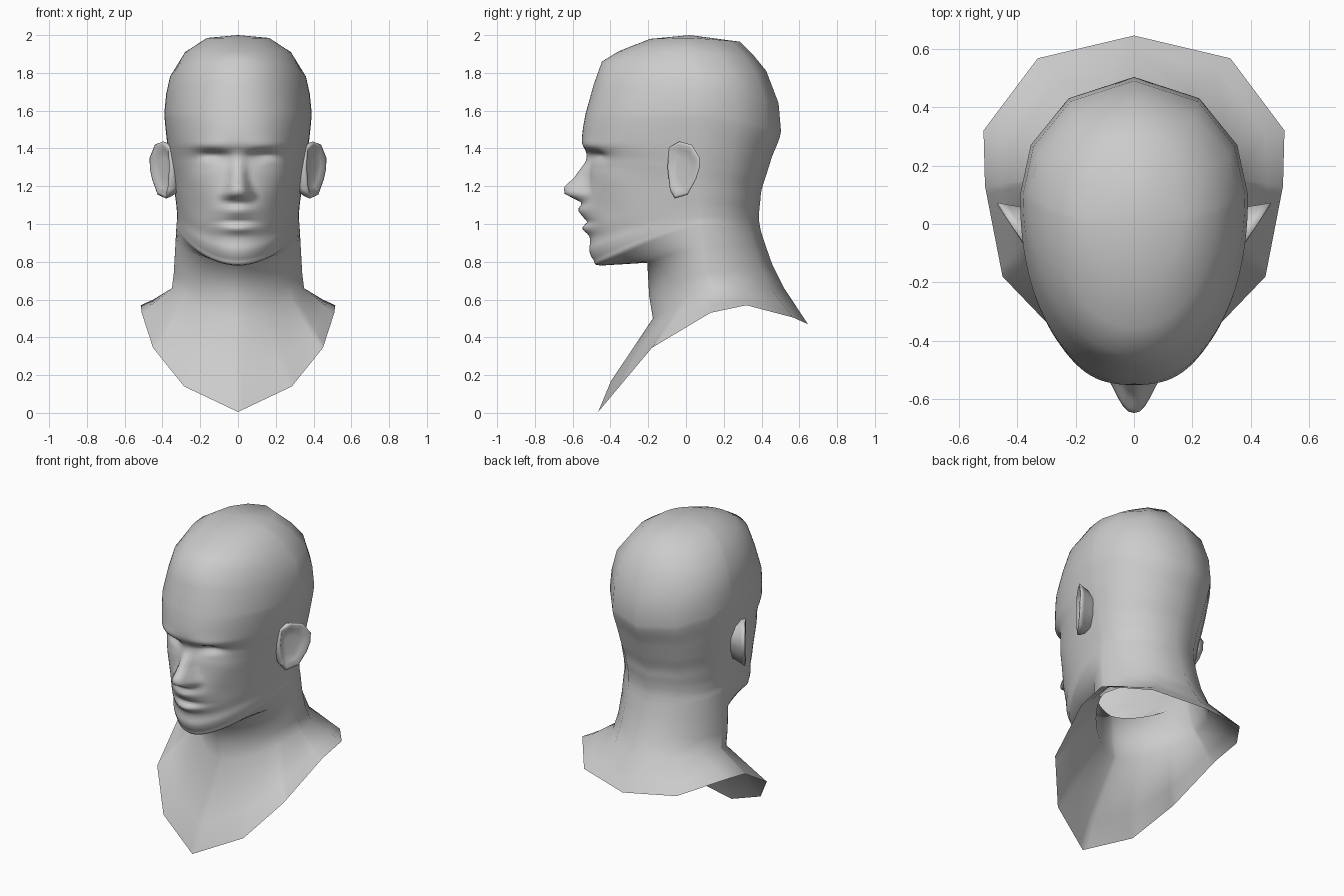
import bpy, bmesh, math

if "Cube" in bpy.data.objects:
    bpy.data.objects.remove(bpy.data.objects["Cube"], do_unlink=True)

clay = bpy.data.materials.new("clay_grey")
clay.use_nodes = True
clay.diffuse_color = (0.6, 0.6, 0.6, 1)
clay.node_tree.nodes["Principled BSDF"].inputs["Base Color"].default_value = (0.6, 0.6, 0.6, 1)


def lerp(a, b, t):
    return tuple(p + (q - p) * t for p, q in zip(a, b))


def sample(points, t):
    """Piecewise linear value of a list of tuples at index t."""
    i = min(int(t), len(points) - 2)
    return lerp(points[i], points[i + 1], t - i)


def spline(points, i, t):
    """Smooth curve through a list of tuples, between points i and i + 1."""
    quad = zip(points[i - 1], points[i], points[i + 1], points[i + 2])
    return tuple(b + 0.5 * t * (c - a + t * (2 * a - 5 * b + 4 * c - d + t * (3 * (b - c) + d - a)))
                 for a, b, c, d in quad)


def table(pairs, z):
    """Piecewise linear value from (z, value) pairs, falling z."""
    if z >= pairs[0][0]:
        return pairs[0][1]
    for (za, va), (zb, vb) in zip(pairs, pairs[1:]):
        if z >= zb:
            return va + (vb - va) * (za - z) / (za - zb)
    return pairs[-1][1]


def smooth(a, b, v):
    t = min(1, max(0, (v - a) / (b - a)))
    return t * t * (3 - 2 * t)


def bump(x, z, cx, cz, sx, sz):
    return math.exp(-((x - cx) / sx) ** 2 - ((z - cz) / sz) ** 2)


def mirrored_object(name, bm):
    bmesh.ops.recalc_face_normals(bm, faces=bm.faces)
    for f in bm.faces:
        f.smooth = True
    mesh = bpy.data.meshes.new(name)
    bm.to_mesh(mesh)
    bm.free()
    mesh.materials.append(clay)
    ob = bpy.data.objects.new(name, mesh)
    bpy.context.collection.objects.link(ob)
    mod = ob.modifiers.new("mirror", "MIRROR")
    mod.merge_threshold = 0.0005


# Cross-sections: z front, z side, z back, y front, y widest, y back, half width
SECTIONS = [
    (1.98, 1.985, 1.965, -0.19, 0.02, 0.285, 0.165),
    (1.915, 1.91, 1.89, -0.355, 0.05, 0.36, 0.28),
    (1.86, 1.78, 1.81, -0.445, 0.10, 0.425, 0.36),
    (1.74, 1.69, 1.64, -0.488, 0.10, 0.49, 0.38),
    (1.59, 1.59, 1.49, -0.53, 0.10, 0.503, 0.39),
    (1.44, 1.43, 1.36, -0.55, 0.10, 0.457, 0.375),
    (1.35, 1.32, 1.26, -0.515, 0.10, 0.425, 0.358),
    (1.25, 1.23, 1.18, -0.52, 0.10, 0.40, 0.343),
    (1.13, 1.15, 1.12, -0.535, 0.10, 0.393, 0.333),
    (1.01, 1.095, 1.075, -0.532, 0.10, 0.388, 0.326),
    (0.92, 1.055, 1.04, -0.508, 0.10, 0.386, 0.323),
    (0.86, 1.03, 1.01, -0.512, 0.10, 0.388, 0.322),
    (0.81, 1.01, 0.98, -0.49, 0.10, 0.393, 0.324),
    (0.78, 0.99, 0.95, -0.45, 0.10, 0.40, 0.326),
    (0.795, 0.88, 0.89, -0.205, 0.10, 0.42, 0.332),
    (0.62, 0.74, 0.79, -0.195, 0.12, 0.455, 0.34),
    (0.50, 0.66, 0.66, -0.175, 0.15, 0.52, 0.35),
]
# Roundness of the front and back of a section by its side height (2 is an ellipse)
FRONT_ROUND = [(1.75, 2.0), (1.59, 2.2), (1.3, 2.25), (1.1, 2.0), (0.99, 1.9), (0.88, 1.65)]
BACK_ROUND = [(1.3, 2.0), (1.1, 1.85)]
# Lower edge of the bust, front to back
RIM = [(0, -0.465, 0.005), (0.285, -0.352, 0.14), (0.45, -0.18, 0.345), (0.51, 0.13, 0.53),
       (0.515, 0.32, 0.57), (0.33, 0.567, 0.505), (0, 0.645, 0.47)]
# Nose projection and half width by height
NOSE = [(1.39, 0), (1.33, 0.02), (1.29, 0.045), (1.245, 0.072), (1.195, 0.12), (1.16, 0.11), (1.135, 0.06), (1.11, 0)]
NOSE_W = [(1.40, 0.04), (1.25, 0.055), (1.20, 0.07), (1.155, 0.098), (1.12, 0.09)]


def sculpt(x, y, z):
    """Push the face forward or back to form the features."""
    front = smooth(-0.15, -0.35, y)
    if front == 0 or z < 0.88 or z > 1.55:
        return y
    d = table(NOSE, z) * (1 - smooth(0.15, 1.2, x / table(NOSE_W, z)))
    under_brow = 1 - smooth(1.365, 1.41, z + 0.05 * (0.14 - x))
    d -= 0.045 * under_brow * bump(x, z, 0.13, 1.365, 0.075, 0.05)  # eye sockets
    d += 0.012 * bump(x, z, 0.14, 1.33, 0.05, 0.025)                # eyelids
    d += 0.010 * bump(x, z, 0.16, 1.42, 0.11, 0.025)                # brow ridge
    d += 0.010 * bump(x, z, 0.23, 1.24, 0.07, 0.06)                 # cheekbones
    d -= 0.010 * bump(x, z, 0.20, 1.07, 0.06, 0.08)                 # cheek hollows
    d += 0.034 * bump(x, z, 0, 1.075, 0.09, 0.035)                  # upper lip
    d -= 0.014 * bump(x, z, 0, 1.01, 0.10, 0.013)                   # mouth line
    d += 0.024 * bump(x, z, 0, 0.975, 0.085, 0.024)                 # lower lip
    return y - d * front


def section_point(row, deg):
    zf, zs, zb, yf, yc, yb, w = row
    a = math.radians(deg)
    power = 2 / table(FRONT_ROUND if deg < 90 else BACK_ROUND, zs)
    s = abs(math.sin(a)) ** power if 0 < deg < 180 else 0
    c = abs(math.cos(a)) ** power
    y_end, z_end, bend = (yf, zf, 1.4) if deg < 90 else (yb, zb, 1.2)
    x, y, z = w * s, yc + (y_end - yc) * c, zs + (z_end - zs) * c ** bend
    return x, sculpt(x, y, z), z


# Head, neck and collar: half loft, fine columns on the face, coarse behind
angles = list(range(0, 90, 3)) + [90, 115, 145, 180]
rim_steps = [a / 30 for a in angles[:-3]] + [4, 5, 6]
rows = []
for i, sec in enumerate(SECTIONS[:-1]):
    steps = 8 if 5 <= i <= 9 else 5 if i == 4 else 4 if 10 <= i <= 12 else 1
    rows.append(sec)
    rows += [spline(SECTIONS, i, k / steps) for k in range(1, steps)]
rows.append(SECTIONS[-1])
bm = bmesh.new()
grid = [[bm.verts.new(section_point(r, a)) for a in angles] for r in rows]
rim = [bm.verts.new(sample(RIM, t)) for t in rim_steps]
chest = []
for neck, edge, t in zip(grid[-1], rim, rim_steps):
    v = bm.verts.new(neck.co.lerp(edge.co, 0.67))
    v.co.y -= 0.028 * max(0, 1 - t / 2)
    chest.append(v)
grid += [chest, rim]
crown = bm.verts.new((0, 0.02, 2.0))
for j in range(len(angles) - 1):
    bm.faces.new((crown, grid[0][j], grid[0][j + 1]))
    for up, low in zip(grid, grid[1:]):
        bm.faces.new((up[j], low[j], low[j + 1], up[j + 1]))
mirrored_object("head_and_neck", bm)

# Ears: nested rings from the root on the head, over the rim, into the hollow
OUTLINE = [(-0.09, 1.405), (-0.035, 1.437), (0.03, 1.42), (0.073, 1.35), (0.07, 1.29),
           (0.052, 1.235), (0.008, 1.155), (-0.06, 1.135), (-0.085, 1.18), (-0.098, 1.30)]
# scale of the outline and shift along x
RINGS = [(0.80, -0.10), (0.93, -0.03), (1.0, 0.0), (0.90, 0.004), (0.70, -0.012), (0.4, -0.016)]
bm = bmesh.new()
loops = []
for scale, dx in RINGS:
    loop = []
    for y, z in OUTLINE:
        y, z = -0.02 + (y + 0.02) * scale, 1.29 + (z - 1.29) * scale
        loop.append(bm.verts.new((max(0.325, 0.42 + 0.66 * y + dx), y, z)))
    loops.append(loop)
n = len(OUTLINE)
for a, b in zip(loops, loops[1:]):
    for j in range(n):
        bm.faces.new((a[j], a[(j + 1) % n], b[(j + 1) % n], b[j]))
bm.faces.new(loops[-1])
mirrored_object("ears", bm)
